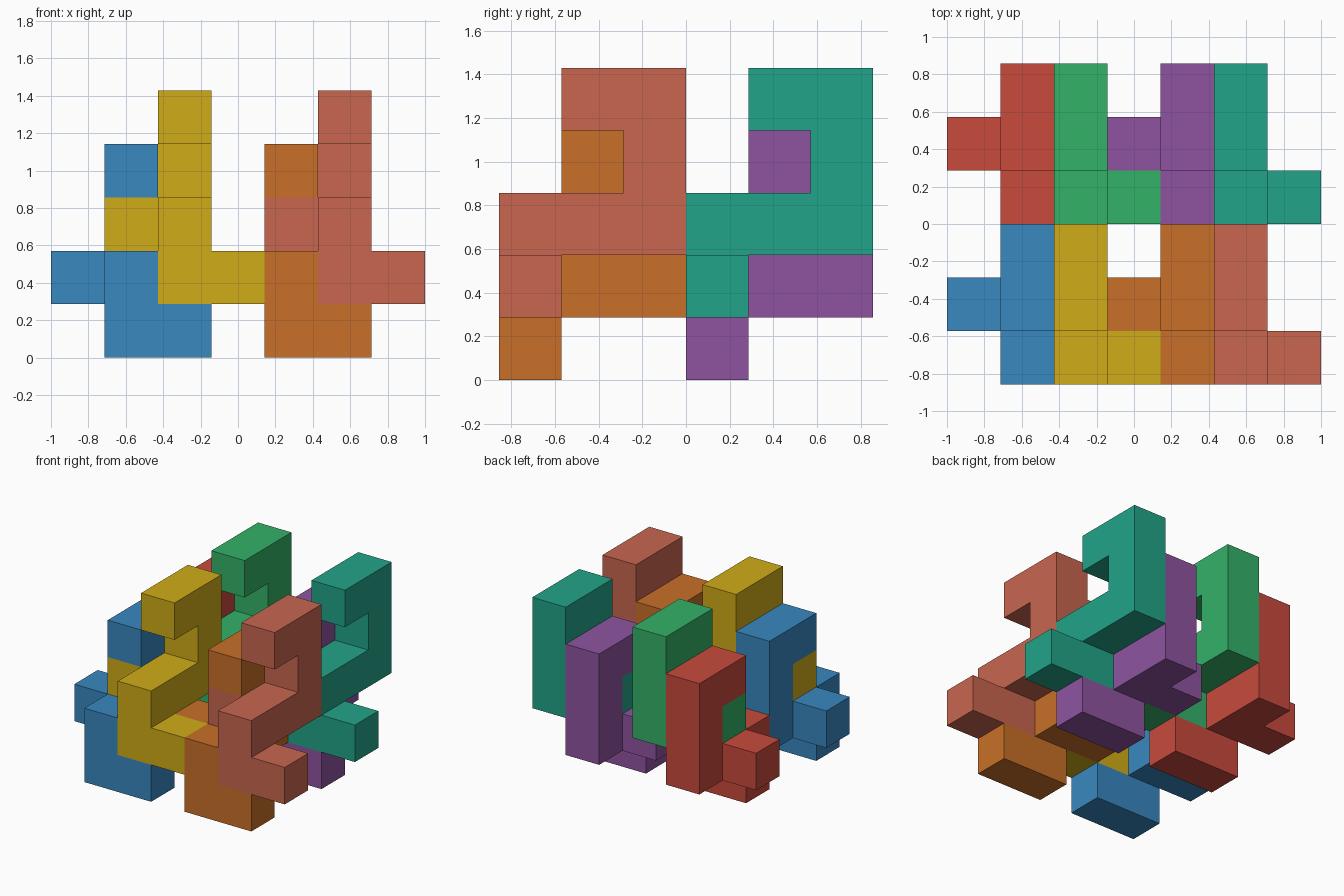
import bpy, bmesh
from mathutils import Vector

if "Cube" in bpy.data.objects:
    bpy.data.objects.remove(bpy.data.objects["Cube"])

U = 2 / 7                                  # edge of one cell
ORIGIN = Vector((-3.5, -3, 0))             # grid corner, in cells

# One nine-cell puzzle piece: S-shaped hook plus a peg on each side
HOOK = [(0, 0), (0, 1), (1, 1), (2, 1), (2, 2), (2, 3), (1, 3)]     # (y, z)
CELLS = {(1, y, z) for y, z in HOOK} | {(0, 1, 1), (2, 0, 0)}


def linear(hex_colour):
    """sRGB hex to a linear RGBA colour."""
    vals = [int(hex_colour[i:i + 2], 16) / 255 for i in (0, 2, 4)]
    return [v / 12.92 if v < 0.04045 else ((v + 0.055) / 1.055) ** 2.4 for v in vals] + [1]


def cell_face(bm, cell, axis, side):
    """One square on the given side of a cell, wound outwards."""
    a, b = (axis + 1) % 3, (axis + 2) % 3
    verts = []
    for da, db in ((0, 0), (1, 0), (1, 1), (0, 1)):
        p = Vector(cell)
        p[axis] += side
        p[a] += da
        p[b] += db
        verts.append(bm.verts.new(p))
    bm.faces.new(verts if side else verts[::-1])


def piece(name, colour, offset):
    bm = bmesh.new()
    # Only the outer squares of the cells, merged into flat faces
    for cell in CELLS:
        for axis in range(3):
            for side in (0, 1):
                n = list(cell)
                n[axis] += 2 * side - 1
                if tuple(n) not in CELLS:
                    cell_face(bm, cell, axis, side)
    bmesh.ops.remove_doubles(bm, verts=bm.verts, dist=1e-4)
    bmesh.ops.dissolve_limit(bm, angle_limit=0.01, verts=bm.verts, edges=bm.edges)
    bmesh.ops.scale(bm, vec=(U, U, U), verts=bm.verts)
    mesh = bpy.data.meshes.new(name)
    bm.to_mesh(mesh)
    bm.free()
    mat = bpy.data.materials.new(name + "_colour")
    mat.diffuse_color = linear(colour)
    mat.use_nodes = True
    mat.node_tree.nodes["Principled BSDF"].inputs["Base Color"].default_value = mat.diffuse_color
    mesh.materials.append(mat)
    ob = bpy.data.objects.new(name, mesh)
    ob.location = (ORIGIN + Vector(offset)) * U
    bpy.context.collection.objects.link(ob)


# Four interlocked pairs on a 2 x 2 layout, three cells apart;
# the upper piece of each pair sits one cell right and one cell up
PAIRS = [("front_left", 0, 0, "3888C0", "D0AC18"),
         ("front_right", 3, 0, "C87028", "C8664F"),
         ("back_left", 0, 3, "C84A3C", "34B268"),
         ("back_right", 3, 3, "8E54A0", "22A488")]
for place, x, y, low, high in PAIRS:
    piece(place + "_lower_piece", low, (x, y, 0))
    piece(place + "_upper_piece", high, (x + 1, y, 1))
